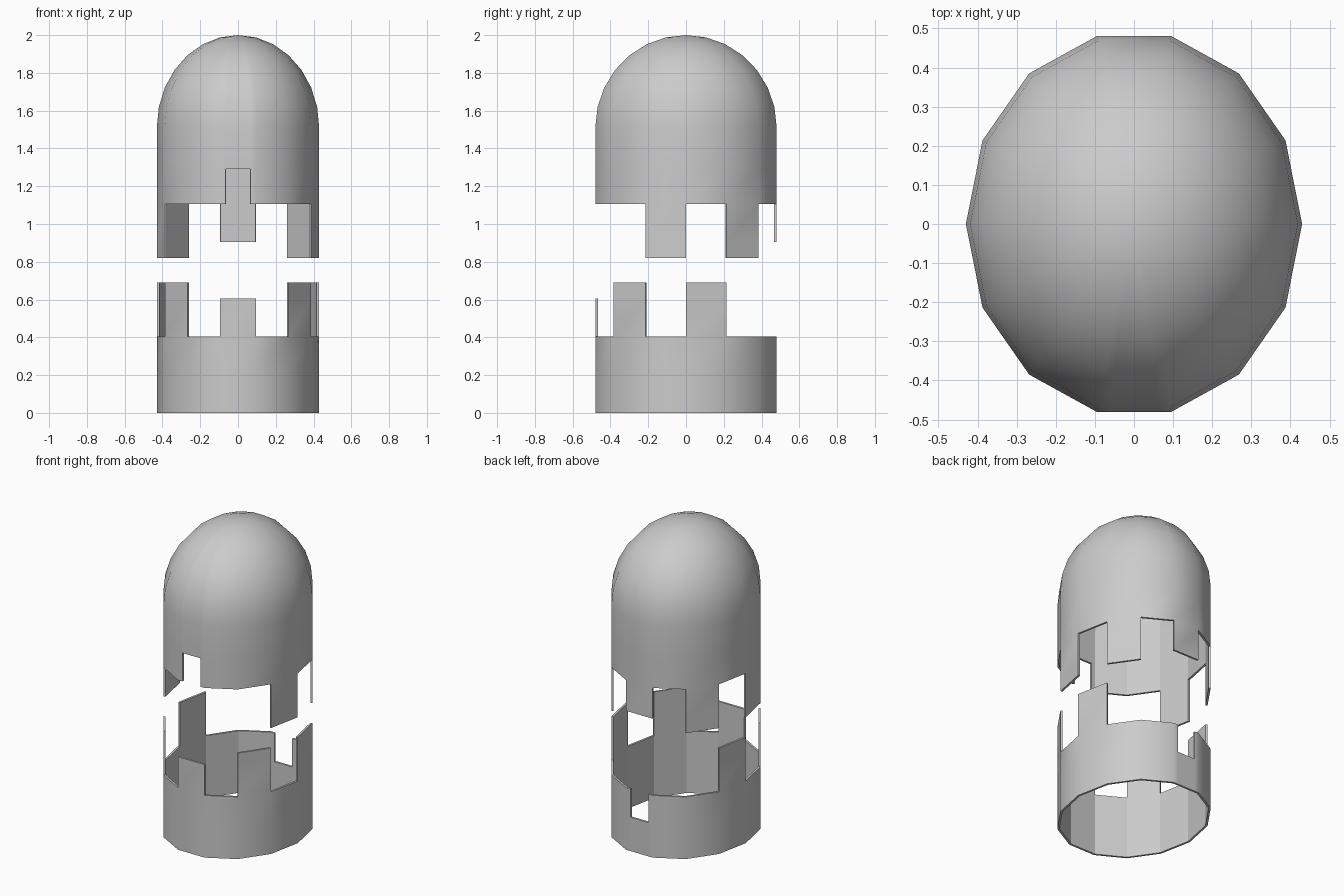
import bpy, bmesh, math

if "Cube" in bpy.data.objects:
    bpy.data.objects.remove(bpy.data.objects["Cube"])

N = 14                      # sides of the capsule
RX, RY = 0.43, 0.4925       # elliptical radii
T = 0.0135                  # wall thickness
SPRING = 1.51               # height where the dome starts
DOME = 0.49                 # dome height
LONG, SHORT, EDGE, NOTCH = 0.82, 0.905, 1.105, 1.29

# Lowest z of each side of the upper shell: long teeth, one short latch tooth
LOW = {i: EDGE for i in range(N)}
LOW.update({i: LONG for i in (1, 5, 7, 13)})
LOW[3] = SHORT
FRONT = 10                  # front side holds the latch notch

# Columns around the outline: (side, fraction along side, lowest z)
COLS = []
for i in range(N):
    COLS.append((i, 0.0, LOW[i]))
    if i == FRONT:
        COLS += [(i, 0.16, NOTCH), (i, 0.84, EDGE)]

# Rows up the profile: (z, outer scale as dome angle)
WALL = [(z, 0.0) for z in (LONG, SHORT, EDGE, NOTCH, SPRING)]
STEPS = 7
CAP = [(None, math.pi / 2 * k / STEPS) for k in range(1, STEPS + 1)]


def point(col, row, inset):
    """Position on the outer (inset 0) or inner shell surface."""
    side, f, _ = col
    z, lat = row
    a, b = (2 * math.pi * (side + k) / N for k in (0, 1))
    c = math.cos(a) * (1 - f) + math.cos(b) * f
    s = math.sin(a) * (1 - f) + math.sin(b) * f
    if z is None:
        z = SPRING + (DOME - inset) * math.sin(lat)
    r = max(math.cos(lat), 0)
    return ((RX - inset) * c * r, (RY - inset) * s * r, z)


def shell(name, domed, flip):
    bm = bmesh.new()
    rows = WALL + (CAP if domed else [])
    cache = {}

    def vert(c, r, inset):
        c %= len(COLS)
        if rows[r][1] > 1.57:          # single vertex at the pole
            c = 0
        key = (c, r, inset)
        if key not in cache:
            x, y, z = point(COLS[c], rows[r], inset)
            if flip:                   # same joint turned over about x
                y, z = -y, SPRING - z
            cache[key] = bm.verts.new((x, y, z))
        return cache[key]

    edges = {}
    for c, col in enumerate(COLS):
        for r in range(len(rows) - 1):
            z = rows[r][0]
            if z is not None and z < col[2] - 1e-6:
                continue
            keys = [(c, r), (c + 1, r), (c + 1, r + 1), (c, r + 1)]
            outer = list(dict.fromkeys(vert(*k, 0) for k in keys))
            inner = list(dict.fromkeys(vert(*k, T) for k in keys))
            bm.faces.new(outer).smooth = True
            bm.faces.new(inner[::-1])
            for a, b in zip(range(len(outer)), [*range(1, len(outer)), 0]):
                e = frozenset((outer[a], outer[b]))
                edges.setdefault(e, []).append(
                    (outer[b], outer[a], inner[a], inner[b]))
    # Rim around every open edge
    for quads in edges.values():
        if len(quads) == 1:
            bm.faces.new(quads[0])
    me = bpy.data.meshes.new(name)
    bm.to_mesh(me)
    bm.free()
    ob = bpy.data.objects.new(name, me)
    bpy.context.collection.objects.link(ob)
    return ob


# Domed lid and open base whose teeth interlock
shell("domed_lid", True, False)
shell("base_ring", False, True)
